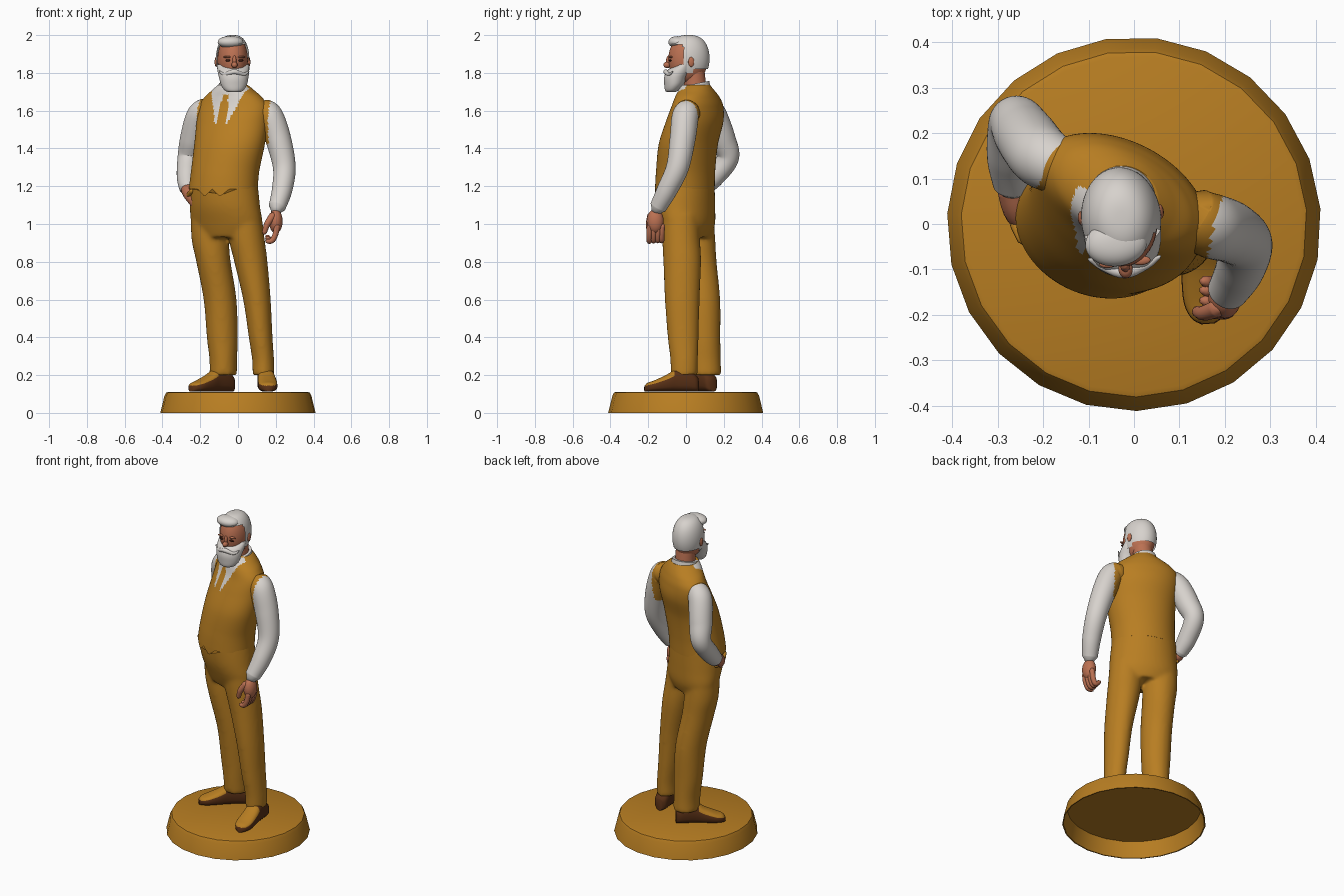
import bpy, bmesh, math
from mathutils import Vector, Matrix

if "Cube" in bpy.data.objects:
    bpy.data.objects.remove(bpy.data.objects["Cube"])


def material(name, rgb):
    m = bpy.data.materials.new(name)
    m.diffuse_color = (*rgb, 1)
    m.use_nodes = True
    m.node_tree.nodes["Principled BSDF"].inputs["Base Color"].default_value = m.diffuse_color
    return m


GOLD = material("golden brown", (0.48, 0.208, 0.016))
WHITE = material("off white", (0.68, 0.645, 0.61))
SKIN = material("skin", (0.50, 0.165, 0.085))
BROWN = material("dark brown", (0.10, 0.030, 0.008))
DARK = material("eye dark", (0.05, 0.012, 0.006))


def interp(keys, n):
    """Smooth (Catmull-Rom) resampling of key tuples, n steps per span."""
    out = []
    for i in range(len(keys) - 1):
        p = [keys[max(i - 1, 0)], keys[i], keys[i + 1], keys[min(i + 2, len(keys) - 1)]]
        for k in range(n):
            t = k / n
            out.append([0.5 * (2 * b + (c - a) * t + (2 * a - 5 * b + 4 * c - d) * t * t
                               + (3 * b - a - 3 * c + d) * t ** 3) for a, b, c, d in zip(*p)])
    return out + [list(keys[-1])]


def skin(bm, rings, bottom=True):
    """Bridge rings of points and cap the ends."""
    vs = [[bm.verts.new(p) for p in r] for r in rings]
    n = len(vs[0])
    for a, b in zip(vs, vs[1:]):
        for i in range(n):
            bm.faces.new((a[i], a[(i + 1) % n], b[(i + 1) % n], b[i]))
    if bottom:
        bm.faces.new(vs[0][::-1])
    bm.faces.new(vs[-1])


def finish(name, bm, mats, rule=None, angle=50):
    bmesh.ops.recalc_face_normals(bm, faces=bm.faces[:])
    for f in bm.faces:
        f.smooth = True
        if rule:
            f.material_index = rule(f)
    me = bpy.data.meshes.new(name)
    bm.to_mesh(me)
    bm.free()
    for m in mats:
        me.materials.append(m)
    me.set_sharp_from_angle(angle=math.radians(angle))
    ob = bpy.data.objects.new(name, me)
    bpy.context.collection.objects.link(ob)
    return ob


def oval_rings(keys, n, seg):
    """Horizontal oval rings from keys (x, y, z, half width, half depth, turn in degrees)."""
    rings = []
    for x, y, z, a, b, r in interp(keys, n):
        c, s = math.cos(math.radians(r)), math.sin(math.radians(r))
        ring = []
        for i in range(seg):
            t = 2 * math.pi * i / seg
            u, v = a * math.cos(t), b * math.sin(t)
            ring.append(Vector((x + u * c - v * s, y + u * s + v * c, z)))
        rings.append(ring)
    return rings


def tube_rings(keys, n=5, seg=20):
    """Round tube rings from keys (x, y, z, radius), with rounded ends."""
    pts = interp(keys, n)
    P = [Vector(p[:3]) for p in pts]
    R = [p[3] for p in pts]
    d0, d1 = (P[0] - P[1]).normalized(), (P[-1] - P[-2]).normalized()
    ends = ((0.7, 0.4), (0.5, 0.8))
    P = [P[0] + d0 * R[0] * b for _, b in ends[::-1]] + P + [P[-1] + d1 * R[-1] * b for _, b in ends]
    R = [R[0] * a for a, _ in ends[::-1]] + R + [R[-1] * a for a, _ in ends]
    rings, side = [], None
    for i, p in enumerate(P):
        d = (P[min(i + 1, len(P) - 1)] - P[max(i - 1, 0)]).normalized()
        side = side or d.orthogonal()
        side = (side - d * side.dot(d)).normalized()
        w = d.cross(side)
        rings.append([p + (side * math.cos(t) + w * math.sin(t)) * R[i]
                      for t in (2 * math.pi * k / seg for k in range(seg))])
    return rings


def tubes(name, paths, mats, seg=20, rule=None, n=5):
    bm = bmesh.new()
    for k in paths:
        skin(bm, tube_rings(k, n, seg))
    return finish(name, bm, mats, rule, 80)


HEAD = Matrix.Translation((-0.028, 0.008, 0)) @ Matrix.Rotation(math.radians(5), 4, 'Z')


def ball(name, c, r, mat, power=1.0, keep=None, frame=HEAD, seg=40):
    bm = bmesh.new()
    bmesh.ops.create_uvsphere(bm, u_segments=seg, v_segments=seg * 3 // 4, radius=1)
    for v in bm.verts:
        h = math.hypot(v.co.x, v.co.y)
        k = h ** (power - 1) if h > 1e-4 else 1
        v.co = Vector(c) + Vector((v.co.x * k * r[0], v.co.y * k * r[1], v.co.z * r[2]))
    if keep:
        gone = [f for f in bm.faces if not keep(f.calc_center_median())]
        bmesh.ops.delete(bm, geom=gone, context='FACES')
    bm.transform(frame)
    return finish(name, bm, [mat], angle=80)


# Round base, hollow underneath
bm = bmesh.new()
skin(bm, [[(r * math.cos(2 * math.pi * (i + 0.3) / 23), r * math.sin(2 * math.pi * (i + 0.3) / 23), z)
           for i in range(23)]
          for r, z in ((0.385, 0.098), (0.405, 0), (0.412, 0), (0.390, 0.09), (0.381, 0.107), (0.37, 0.111))])
finish("base", bm, [GOLD], angle=35)

# Trousers: pelvis and two legs fused
PELVIS = [(-0.06, 0.015, 0.93, 0.165, 0.10, -25), (-0.06, 0.012, 1.0, 0.198, 0.125, -26),
          (-0.07, 0.0, 1.1, 0.195, 0.143, -26), (-0.078, -0.005, 1.23, 0.186, 0.15, -24)]
LEG_A = [(-0.078, 0.105, 0.20, 0.073, 0.083, 0), (-0.078, 0.10, 0.28, 0.073, 0.084, 0),
         (-0.083, 0.095, 0.4, 0.082, 0.087, 0), (-0.095, 0.085, 0.6, 0.087, 0.096, 0),
         (-0.13, 0.062, 0.8, 0.091, 0.10, 0), (-0.148, 0.055, 0.92, 0.098, 0.10, 0),
         (-0.16, 0.05, 1.05, 0.09, 0.095, 0)]
LEG_B = [(0.135, -0.01, 0.20, 0.058, 0.071, 0), (0.133, -0.01, 0.28, 0.058, 0.073, 0),
         (0.12, -0.015, 0.4, 0.063, 0.082, 0), (0.10, -0.02, 0.6, 0.073, 0.092, 0),
         (0.068, -0.02, 0.8, 0.088, 0.10, 0), (0.046, -0.026, 0.92, 0.095, 0.10, 0),
         (0.03, -0.03, 1.05, 0.095, 0.10, 0)]
bm = bmesh.new()
for keys in (PELVIS, LEG_A, LEG_B):
    skin(bm, oval_rings(keys, 6, 40))
trousers = finish("trousers", bm, [GOLD])
mod = trousers.modifiers.new("fuse", 'REMESH')
mod.mode, mod.voxel_size, mod.use_smooth_shade = 'VOXEL', 0.01, True
mod = trousers.modifiers.new("soften", 'SMOOTH')
mod.factor, mod.iterations = 0.5, 10

# Waistcoat with shirt front and tie
VEST = [(-0.078, -0.006, 1.185, 0.188, 0.152, -23), (-0.068, -0.002, 1.28, 0.186, 0.15, -24),
        (-0.045, 0.012, 1.42, 0.196, 0.145, -27), (-0.03, 0.045, 1.54, 0.202, 0.135, -28),
        (-0.025, 0.06, 1.62, 0.198, 0.115, -28), (-0.025, 0.06, 1.67, 0.165, 0.102, -28),
        (-0.026, 0.055, 1.705, 0.12, 0.092, -25), (-0.027, 0.05, 1.735, 0.08, 0.078, -15)]
rings = oval_rings(VEST, 10, 120)
for i, p in enumerate(rings[0]):                      # two points on the hem
    t = 2 * math.pi * i / 120
    if math.sin(t) < 0:
        p.z -= 0.04 * max(0, 1 - abs(abs(0.188 * math.cos(t)) - 0.045) / 0.045)


def vest_rule(f):
    p = f.calc_center_median() - Vector((-0.022, 0.057, 0))
    u, front = 0.89 * p.x - 0.45 * p.y, -0.45 * p.x - 0.89 * p.y
    tie = abs(u) < 0.024 - 0.008 * (p.z > 1.65) and p.z < 1.69
    wide = 0.036 + (p.z - 1.53) * 0.36
    return int(front > 0.02 and 1.53 < p.z + max(0, abs(u) - 0.03) * -0.5 and abs(u) < wide and not tie)


bm = bmesh.new()
skin(bm, rings)
finish("waistcoat", bm, [GOLD, WHITE], vest_rule)

# Collar, higher at the back, and neck
bm = bmesh.new()
collar = oval_rings([(-0.028, 0.045, 1.70, 0.086, 0.086, 0), (-0.028, 0.045, 1.742, 0.074, 0.078, 0)], 3, 36)
for r in collar:
    for p in r:
        p.z += 0.2 * (p.y - 0.045)
skin(bm, collar)
finish("collar", bm, [WHITE])
tubes("neck", [[(-0.028, 0.05, 1.70, 0.06), (-0.028, 0.045, 1.77, 0.058), (-0.028, 0.035, 1.85, 0.058)]], [SKIN])


# Sleeves; the shoulder end belongs to the waistcoat
def armhole(nx, ny, limit):
    def rule(f):
        p = f.calc_center_median()
        return int(p.z > 1.42 and nx * p.x + ny * p.y < limit)
    return rule


tubes("left_sleeve", [[(0.13, 0.02, 1.60, 0.062), (0.168, -0.003, 1.57, 0.071), (0.213, -0.018, 1.45, 0.068),
                       (0.245, -0.045, 1.30, 0.06), (0.233, -0.10, 1.18, 0.054), (0.207, -0.147, 1.09, 0.045)]],
      [WHITE, GOLD], 48, armhole(0.965, -0.26, 0.172), 10)
tubes("right_sleeve", [[(-0.16, 0.125, 1.61, 0.062), (-0.205, 0.15, 1.57, 0.069), (-0.24, 0.195, 1.45, 0.067),
                        (-0.262, 0.222, 1.35, 0.058), (-0.27, 0.15, 1.25, 0.054), (-0.266, 0.09, 1.19, 0.045)]],
      [WHITE, GOLD], 48, armhole(-0.85, 0.53, 0.225), 10)

# Hands, the right one in its pocket
ball("left_palm", (0.20, -0.163, 1.015), (0.036, 0.045, 0.064), SKIN, frame=Matrix())
fingers = [[(0.207, y, 0.99, 0.016), (0.198, y - 0.003, 0.945, 0.0155), (0.18, y - 0.003, 0.912, 0.0145),
            (0.155, y, 0.908 + 0.008 * i, 0.012)] for i, y in enumerate((-0.192, -0.169, -0.146, -0.126))]
thumb = [(0.185, -0.185, 1.045, 0.02), (0.155, -0.196, 1.0, 0.017), (0.14, -0.193, 0.955, 0.013)]
tubes("left_fingers", fingers + [thumb], [SKIN], 12)
tubes("right_hand", [[(-0.266, 0.08, 1.18, 0.036), (-0.248, 0.025, 1.15, 0.036), (-0.205, -0.01, 1.09, 0.03)]], [SKIN])
tubes("pocket_edge", [[(-0.262, 0.07, 1.135, 0.012), (-0.262, 0.01, 1.15, 0.014), (-0.245, -0.035, 1.175, 0.012)]],
      [GOLD], 12)

# Shoes: dark brown with a golden upper
for name, heel, toe in (("right_shoe", (-0.05, 0.128), (-0.25, -0.035)), ("left_shoe", (0.143, 0.04), (0.163, -0.22))):
    h = Vector((*heel, 0.112))
    d = Vector((*toe, 0.112)) - h
    w = Vector((-d.y, d.x, 0)).normalized()
    rings = []
    for t, hw, ht in interp([(-0.1, 0.022, 0.07), (-0.04, 0.038, 0.09), (0.12, 0.043, 0.12), (0.35, 0.045, 0.12),
                             (0.55, 0.05, 0.09), (0.8, 0.05, 0.06), (0.94, 0.036, 0.047), (1.0, 0.015, 0.03)], 4):
        ring = []
        for k in range(24):
            s = math.sin(2 * math.pi * k / 24)
            up = 0.5 + 0.5 * math.copysign(abs(s) ** 0.6, s)
            ring.append(h + d * t + w * hw * math.cos(2 * math.pi * k / 24) + Vector((0, 0, ht * up)))
        rings.append(ring)
    bm = bmesh.new()
    skin(bm, rings)
    finish(name, bm, [BROWN, GOLD], lambda f: int(
        f.normal.z > 0.3 and f.calc_center_median().z > 0.145
        and (f.calc_center_median() - h).dot(d) / d.length_squared > 0.4))


# Head, swept hair and full beard
def is_hair(p):
    if p.z > 1.95 or (p.y > 0.015 and p.z > 1.822):
        return True
    return -0.03 < p.y < 0.025 and 1.80 < p.z


ball("head", (0, 0.002, 1.87), (0.080, 0.104, 0.125), SKIN, 0.85)
ball("hair", (0, 0.004, 1.876), (0.088, 0.113, 0.124), WHITE, 0.72, is_hair, seg=64)
ball("forelock", (-0.016, -0.05, 1.963), (0.068, 0.05, 0.031), WHITE, 0.85)
bm = bmesh.new()
skin(bm, oval_rings([(0, -0.088, 1.698, 0.03, 0.022, 0), (0, -0.083, 1.708, 0.05, 0.036, 0),
                     (0, -0.073, 1.735, 0.068, 0.05, 0), (0, -0.062, 1.775, 0.078, 0.062, 0),
                     (0, -0.042, 1.81, 0.084, 0.068, 0), (0, -0.02, 1.845, 0.086, 0.042, 0)], 5, 40))
bm.transform(HEAD)
finish("beard", bm, [WHITE])
ball("nose", (0, -0.108, 1.842), (0.016, 0.02, 0.017), SKIN, seg=20)
ball("nose_bridge", (0, -0.1, 1.862), (0.011, 0.014, 0.03), SKIN, seg=20)
for s, side in ((-1, "right"), (1, "left")):
    ball(side + "_ear", (s * 0.087, 0.012, 1.858), (0.008, 0.016, 0.026), SKIN, seg=20)
    ball(side + "_eye", (s * 0.034, -0.095, 1.866), (0.014, 0.006, 0.006), DARK, seg=16)
    ball(side + "_brow", (s * 0.036, -0.092, 1.884), (0.021, 0.010, 0.006), SKIN, seg=16)
tubes("moustache", [[(-0.098, -0.078, 1.808, 0.004), (-0.07, -0.093, 1.792, 0.009), (-0.02, -0.107, 1.806, 0.013),
                     (0.03, -0.089, 1.792, 0.009), (0.056, -0.072, 1.808, 0.004)]], [WHITE])
